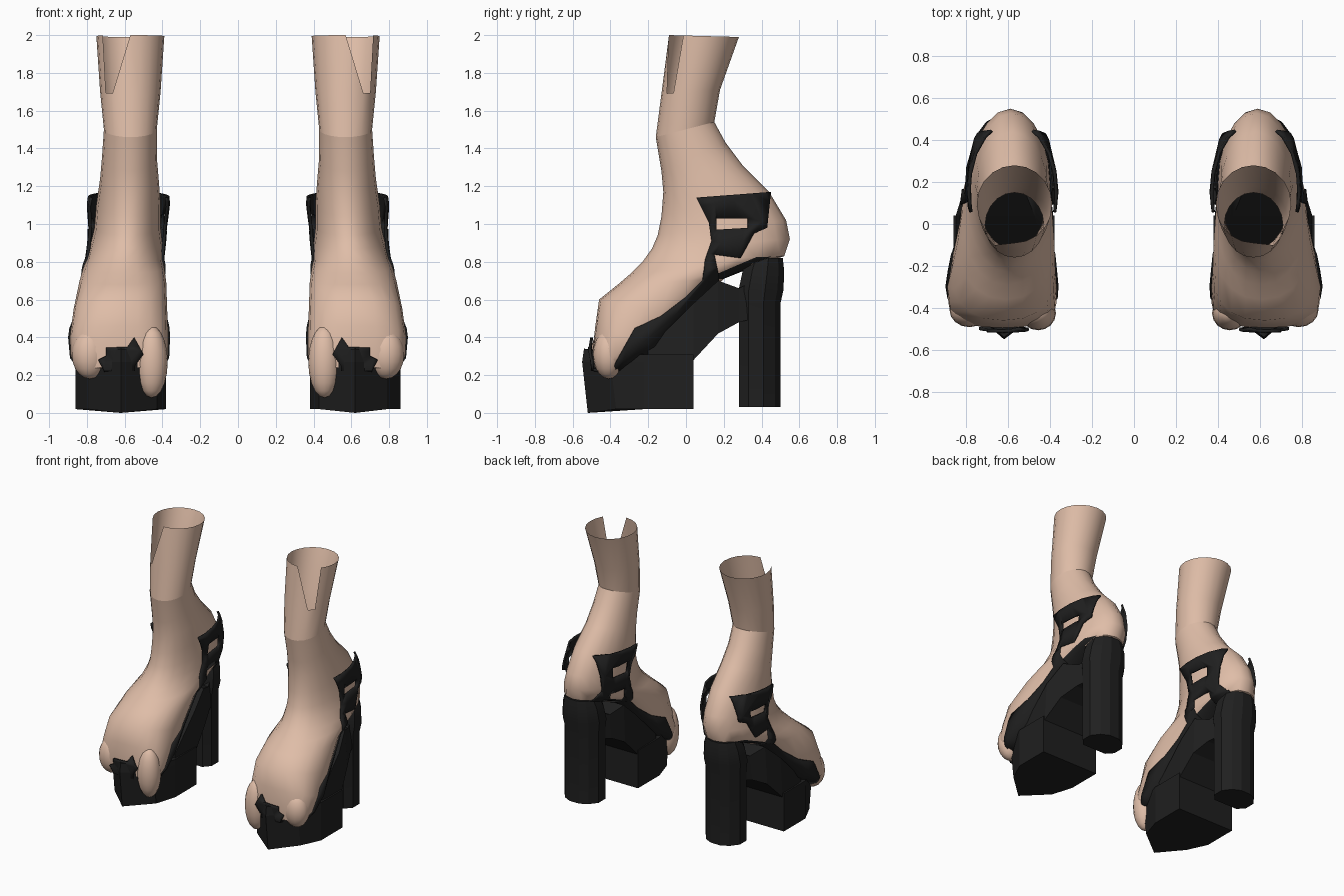
import bpy, bmesh, math
from mathutils import Matrix, Vector

cube = bpy.data.objects.get("Cube")
if cube:
    bpy.data.objects.remove(cube)


def material(name, rgb):
    m = bpy.data.materials.new(name)
    m.use_nodes = True
    m.diffuse_color = (*rgb, 1)
    m.node_tree.nodes["Principled BSDF"].inputs["Base Color"].default_value = (*rgb, 1)
    return m


SKIN = material("skin", (0.74, 0.51, 0.39))
BLACK = material("black leather", (0.014, 0.014, 0.014))
SEG = 20
MID = 0.6          # centre line of one foot


def finish(bm, name, mats, angle=30, mirror=True):
    """Turn a bmesh into an object, mirrored to make the pair."""
    me = bpy.data.meshes.new(name)
    bm.to_mesh(me)
    bm.free()
    ob = bpy.data.objects.new(name, me)
    bpy.context.collection.objects.link(ob)
    for m in mats:
        me.materials.append(m)
    if angle:
        me.polygons.foreach_set("use_smooth", [True] * len(me.polygons))
        me.set_sharp_from_angle(angle=math.radians(angle))
    if mirror:
        mod = ob.modifiers.new("pair", 'MIRROR')
        mod.use_mirror_merge = False
    return ob


def loft(rings, cap_start=True, cap_end=True):
    """Skin a list of equal rings of points."""
    bm = bmesh.new()
    rows = [[bm.verts.new(p) for p in r] for r in rings]
    n = len(rows[0])
    for a, b in zip(rows, rows[1:]):
        for i in range(n):
            j = (i + 1) % n
            bm.faces.new((a[i], a[j], b[j], b[i]))
    if cap_start:
        bm.faces.new(rows[0])
    if cap_end:
        bm.faces.new(rows[-1])
    bmesh.ops.recalc_face_normals(bm, faces=bm.faces[:])
    return bm


def section(fy, fz, by, bz, x0, x1, n=2.0):
    """Superellipse ring from a front point to a back point, angle 0 at the front."""
    pts = []
    for i in range(SEG):
        t = 2 * math.pi * i / SEG
        s, c = math.sin(t), math.cos(t)
        u = math.copysign(abs(s) ** (2 / n), s)
        v = math.copysign(abs(c) ** (2 / n), c)
        pts.append(Vector(((x0 + x1) / 2 + u * (x1 - x0) / 2,
                           (fy + by) / 2 + v * (fy - by) / 2,
                           (fz + bz) / 2 + v * (fz - bz) / 2)))
    return pts


# Foot: front and back silhouette points, width and squareness
ANKLE = (-.16, 1.46, .15, 1.54, .43, .71)
FOOT = [section(*r) for r in (
    ANKLE,
    (-.13, 1.28, .21, 1.43, .43, .72),
    (-.12, 1.17, .30, 1.31, .42, .73),
    (-.13, 1.04, .44, 1.17, .41, .75),
    (-.15, .94, .53, 1.02, .41, .76),
    (-.18, .87, .55, .92, .40, .78),
    (-.23, .80, .52, .83, .40, .80, 2.1),
    (-.29, .74, .40, .79, .39, .82, 2.2),
    (-.36, .68, .20, .71, .38, .84, 2.2),
    (-.46, .60, .02, .50, .375, .87, 2.4),
    (-.48, .46, -.12, .34, .37, .89, 2.5),
    (-.495, .33, -.26, .27, .37, .885, 2.5),
    (-.485, .24, -.34, .22, .40, .84, 2.4))]

bm = loft(FOOT, cap_start=False)
for f in bm.faces:       # inner sole
    c = f.calc_center_median()
    f.material_index = int(f.normal.z < -0.7 and -0.3 < c.y < 0.36)
finish(bm, "feet", [SKIN, BLACK], 50)

# Drooping big and little toes
bm = bmesh.new()
for centre, radii in (((.457, -.425, .27), (.085, .082, .19)),
                      ((.785, -.41, .31), (.095, .082, .13))):
    bmesh.ops.create_uvsphere(bm, u_segments=16, v_segments=10, radius=1,
                              matrix=Matrix.Translation(centre) @ Matrix.Diagonal((*radii, 1)))
finish(bm, "toes", [SKIN], 50)

# Lower legs, open at the top with a notch at the outer front
bm = loft([section(*ANKLE), section(-.13, 1.69, .18, 1.71, .41, .73),
           section(-.09, 2.0, .28, 1.99, .39, .75)], False, False)
bm.verts.ensure_lookup_table()
bm.faces.ensure_lookup_table()
low, top = bm.verts[SEG:2 * SEG], bm.verts[2 * SEG:]
bmesh.ops.delete(bm, geom=bm.faces[SEG:SEG + 3], context='FACES_ONLY')
for i in (0, 1):
    bm.faces.new((low[i], low[i + 1], top[0]))
bmesh.ops.delete(bm, geom=[e for e in bm.edges if not e.link_faces], context='EDGES')
bmesh.ops.recalc_face_normals(bm, faces=bm.faces[:])
finish(bm, "lower_legs", [SKIN], 50)


def prism(outline, axis, lo, hi):
    """Extrude a 2D outline along x (outline in y, z) or y (outline in x, z)."""
    place = (lambda a, b, d: (d, a, b)) if axis == 0 else (lambda a, b, d: (a, d, b))
    bm = loft([[place(a, b, d) for a, b in outline] for d in (lo, hi)])
    return finish(bm, "helper", [], 0, False)


def wrap(name, outline, axis, lo, hi, offset, windows=()):
    """Leather panel that follows the foot inside an outline, with windows cut out."""
    bm = loft(FOOT)
    bm.normal_update()
    for v in bm.verts:
        flare = min(max((v.co.z - 0.85) / 0.2, 0), 1)
        v.co += v.normal * (offset + 0.04 * flare)
    shell = finish(bm, "helper", [], 0, False)
    helpers = [shell]
    for k, shape in enumerate([outline, *windows]):
        cutter = prism(shape, axis, lo - 0.05 * (k > 0), hi + 0.05 * (k > 0))
        helpers.append(cutter)
        mod = shell.modifiers.new("cut", 'BOOLEAN')
        mod.operation = 'DIFFERENCE' if k else 'INTERSECT'
        mod.solver = 'EXACT'
        mod.object = cutter
    dg = bpy.context.evaluated_depsgraph_get()
    me = bpy.data.meshes.new_from_object(shell.evaluated_get(dg))
    bm = bmesh.new()
    bm.from_mesh(me)
    bm.normal_update()
    # keep only the outer skin of the cut solid
    walls = [f for f in bm.faces if abs(f.normal[axis]) < 1e-3
             or all(min(abs(v.co[axis] - lo), abs(v.co[axis] - hi)) < 1e-3 for v in f.verts)]
    bmesh.ops.delete(bm, geom=walls, context='FACES')
    for h in helpers:
        bpy.data.objects.remove(h)
    bpy.data.meshes.remove(me)
    for f in bm.faces:
        f.material_index = 0
    ob = finish(bm, name, [BLACK], 35)
    mod = ob.modifiers.new("thickness", 'SOLIDIFY')
    mod.thickness = 0.015
    mod.offset = -1


# Shoe uppers: the outer panel is cut away over the heel, the inner one is fuller
FRONT_EDGE = [(-.37, .15), (-.38, .25), (-.27, .45), (-.13, .51), (0, .61), (.09, .70),
              (.10, .81), (.135, .91), (.12, 1.01), (.055, 1.14), (.45, 1.17)]
wrap("outer_uppers", FRONT_EDGE + [(.43, .98), (.36, .95), (.29, .82), (.15, .84),
     (.175, .72), (.17, .15)], 0, MID, 1.2, .01,
     [[(.16, .97), (.33, .98), (.33, 1.03), (.16, 1.03)]])
wrap("inner_uppers", FRONT_EDGE + [(.43, 1.0), (.41, .88), (.46, .82), (.46, .6), (.17, .15)],
     0, 0.0, MID, .01, [[(.17, .96), (.33, .97), (.33, 1.05), (.17, 1.05)],
                        [(.18, .66), (.33, .66), (.33, .85), (.18, .84)]])

# Toe tongues between the exposed toes
wrap("toe_tongues", [(.545, .1), (.545, .25), (.5, .31), (.55, .4), (.585, .35), (.7, .345),
     (.7, .3), (.74, .28), (.71, .22), (.71, .1)], 1, -.8, -.38, .025)

# Platforms with a pointed toe
PLAN = [(.38, .04), (.38, -.22), (.43, -.41), (.62, -.55), (.79, -.40), (.86, -.22), (.86, .04)]


def plan_ring(z, nose_z, pull):
    return [(x, y + (pull if y < -.3 else 0), nose_z if y < -.5 else z) for x, y in PLAN]


finish(loft([plan_ring(.02, 0, .03), plan_ring(.27, .27, 0), plan_ring(.31, .34, .01)]),
       "platforms", [BLACK], 0)

# Arched shanks joining platform and heel
SHANK = [(-.2, .2, .34, .385, .855), (.04, .28, .58, .385, .85), (.17, .42, .70, .40, .81),
         (.28, .48, .66, .44, .76), (.36, .5, .70, .47, .73)]
finish(loft([[(x0, y, zb), (x1, y, zb), (x1 - .02, y, zt), (x0 + .01, y, zt)]
             for y, zb, zt, x0, x1 in SHANK]), "shanks", [BLACK], 0)

# Block heels flaring into heel cups
HEEL = [(-.10, -.11), (.10, -.11), (.145, -.06), (.145, .02), (.10, .08), (.04, .11),
        (-.04, .11), (-.10, .08), (-.145, .02), (-.145, -.06)]
finish(loft([[(MID + x * s, y0 + y * s, z) for x, y in HEEL]
             for z, s, y0 in ((.03, 1, .39), (.58, 1, .39), (.65, 1.08, .397),
                              (.75, 1.0, .41), (.82, .84, .42))]), "heels", [BLACK], 25)
